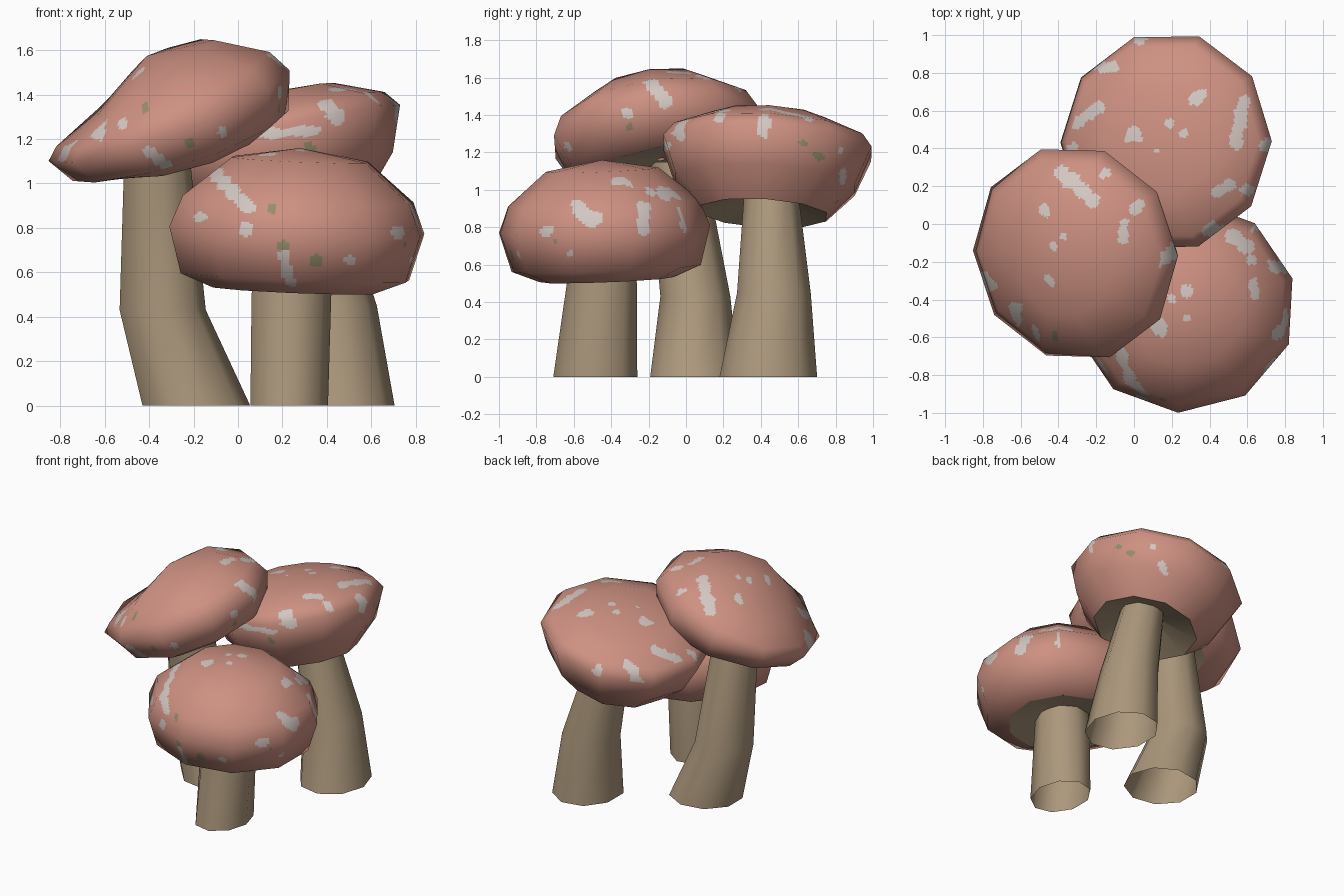
import bpy, math
from mathutils import Vector

if "Cube" in bpy.data.objects:
    bpy.data.objects.remove(bpy.data.objects["Cube"])

SIDES, SUB = 10, 18


def material(name, rgb):
    m = bpy.data.materials.new(name)
    m.diffuse_color = (*rgb, 1)
    m.use_nodes = True
    m.node_tree.nodes["Principled BSDF"].inputs["Base Color"].default_value = m.diffuse_color
    return m


RED = material("dusty_red", (0.61, 0.28, 0.22))
PALE = material("pale_spot", (0.65, 0.57, 0.54))
GREEN = material("moss_spot", (0.30, 0.27, 0.14))
TAN = material("stem_tan", (0.41, 0.31, 0.20))


def make_object(name, verts, faces, mats):
    me = bpy.data.meshes.new(name)
    me.from_pydata(verts, [], faces)
    for m in mats:
        me.materials.append(m)
    ob = bpy.data.objects.new(name, me)
    bpy.context.collection.objects.link(ob)
    me.polygons.foreach_set("use_smooth", [True] * len(me.polygons))
    return ob


def grid_faces(rows, n):
    return [(r * n + i, r * n + (i + 1) % n, (r + 1) * n + (i + 1) % n, (r + 1) * n + i)
            for r in range(rows - 1) for i in range(n)]


def seg_dist(px, py, x1, y1, x2, y2):
    dx, dy = x2 - x1, y2 - y1
    d2 = dx * dx + dy * dy
    t = 0 if d2 == 0 else max(0, min(1, ((px - x1) * dx + (py - y1) * dy) / d2))
    return math.hypot(px - x1 - t * dx, py - y1 - t * dy)


def spot_index(c, n, pale, green):
    """Material of a cap face: which painted blotch (seen from t/f/r) covers it."""
    views = {"t": (c.x, c.y, n.z > 0.4), "f": (c.x, c.z, n.y < -0.3), "r": (c.y, c.z, n.x > 0.35)}
    wob = 1 + 0.3 * math.sin(47 * c.x + 31 * c.z) * math.cos(53 * c.y + 20 * c.z)
    for idx, spots in ((1, pale), (2, green)):
        for v, x1, y1, x2, y2, r in spots:
            px, py, ok = views[v]
            if ok and seg_dist(px, py, x1, y1, x2, y2) < r * wob:
                return idx
    return 0


def cap(name, center, axis, top, bottom, lip, low, phase, dent, stretch, pale, green):
    """low = (r, z) of the rounded lower edge; dent flattens the cap on its left side."""
    center = Vector(center)
    rot = Vector((0, 0, 1)).rotation_difference(Vector(axis).normalized())
    prof = [(lip, -bottom), low, (0.58, 0), (0.525, 0.38 * top),
            (0.31, 0.86 * top), (0.0005, top)]
    # smooth normals at the coarse profile points
    seg = [Vector((b[1] - a[1], a[0] - b[0])).normalized() for a, b in zip(prof, prof[1:])]
    nor = [seg[0]] + [(a + b).normalized() for a, b in zip(seg, seg[1:])] + [Vector((0, 1))]

    def spoke(k):
        a = math.radians(phase) + 2 * math.pi * k / SIDES
        return Vector((math.cos(a), math.sin(a), 0))

    def corner(k, r, z):
        p = spoke(k) * r
        z *= 1 - dent * (1 if z > 0 else 0.5) * max(0, min(1, -p.x / 0.3))
        return center + rot @ Vector((p.x * stretch, p.y * (2 - stretch), z))

    # fine flat-sided grid so spots can be cut, shaded like the coarse cap
    verts, normals = [], []
    rows = (len(prof) - 1) * SUB + 1
    for j in range(rows):
        s = min(j // SUB, len(prof) - 2)
        f = j / SUB - s
        nv = nor[s].lerp(nor[s + 1], f)
        for i in range(SIDES * SUB):
            k, g = i // SUB, (i % SUB) / SUB
            a, b = (corner(q, *prof[s]).lerp(corner(q, *prof[s + 1]), f) for q in (k, k + 1))
            verts.append(a.lerp(b, g))
            d = spoke(k).lerp(spoke(k + 1), g)
            normals.append((rot @ (d * nv.x + Vector((0, 0, nv.y)))).normalized())
    ob = make_object(name + "_cap", verts, grid_faces(rows, SIDES * SUB), [RED, PALE, GREEN])
    for p in ob.data.polygons:
        p.material_index = spot_index(p.center, p.normal, pale, green)
    ob.data.normals_split_custom_set_from_vertices(normals)

    # underside
    uv = [corner(i, r, z) for r, z in ((0.02, -0.7 * bottom), (lip, -bottom)) for i in range(SIDES)]
    make_object(name + "_underside", uv, grid_faces(2, SIDES), [TAN])


def stem(name, rings):
    """Bent open tube: rings of (x, y, z, radius_x, radius_y)."""
    n = 9
    verts = [(x + rx * math.cos(2 * math.pi * i / n), y + ry * math.sin(2 * math.pi * i / n), z)
             for x, y, z, rx, ry in rings for i in range(n)]
    make_object(name + "_stem", verts, grid_faces(len(rings), n), [TAN])


def dot(v, x, y, r):
    return (v, x, y, x, y, r)


# left mushroom
stem("left", [(-0.195, 0.045, 0, 0.25, 0.24), (-0.345, 0.05, 0.43, 0.2, 0.19),
              (-0.37, -0.05, 1.15, 0.15, 0.15)])
cap("left", (-0.31, -0.155, 1.305), (-0.38, -0.15, 1), 0.29, 0.22, 0.37, (0.51, -0.17), 0, 0.55, 1,
    [dot("t", -0.47, 0.07, 0.035), dot("t", -0.42, -0.12, 0.022), dot("t", -0.37, -0.07, 0.02),
     dot("t", -0.45, -0.3, 0.03), ("t", -0.06, -0.08, -0.05, 0.0, 0.025),
     ("t", -0.38, 0.27, -0.22, 0.13, 0.04), dot("t", -0.15, 0.27, 0.03),
     dot("t", 0.01, 0.09, 0.04), ("t", -0.8, -0.28, -0.75, -0.33, 0.03),
     ("f", -0.63, 1.22, -0.62, 1.31, 0.03), dot("f", -0.52, 1.27, 0.025),
     ("f", -0.4, 1.15, -0.32, 1.07, 0.025), dot("f", -0.07, 1.23, 0.025),
     ("r", -0.2, 1.58, -0.1, 1.47, 0.035), dot("r", -0.32, 1.41, 0.03)],
    [dot("f", -0.42, 1.34, 0.02), dot("f", -0.22, 1.18, 0.022), dot("r", -0.3, 1.34, 0.018)])

# back mushroom
stem("back", [(0.475, 0.44, 0, 0.23, 0.265), (0.43, 0.47, 0.45, 0.195, 0.2),
              (0.30, 0.455, 1.0, 0.145, 0.145)])
cap("back", (0.17, 0.435, 1.225), (-0.23, 0.06, 1), 0.19, 0.36, 0.35, (0.5, -0.2), 0, 0, 0.99,
    [dot("t", 0.0, 0.47, 0.045), dot("t", 0.12, 0.39, 0.014), dot("t", 0.19, 0.53, 0.025),
     dot("t", 0.34, 0.67, 0.045), dot("t", 0.27, 0.48, 0.025),
     ("t", 0.54, 0.43, 0.58, 0.64, 0.035), ("t", 0.44, 0.17, 0.51, 0.2, 0.03),
     dot("t", 0.6, 0.18, 0.035),
     ("t", -0.3, 0.53, -0.18, 0.62, 0.03), dot("t", -0.33, 0.4, 0.03),
     ("t", -0.2, 0.84, -0.11, 0.83, 0.03), dot("t", 0.03, 0.98, 0.03),
     ("f", 0.1, 1.22, 0.35, 1.24, 0.022), ("f", 0.4, 1.36, 0.45, 1.29, 0.035),
     dot("r", -0.07, 1.31, 0.02), ("r", 0.42, 1.38, 0.42, 1.31, 0.03),
     ("r", 0.84, 1.04, 0.84, 1.1, 0.018), dot("r", 0.83, 1.21, 0.018)],
    [dot("f", 0.32, 1.16, 0.022), dot("r", 0.63, 1.25, 0.022), dot("r", 0.71, 1.18, 0.025)])

# front mushroom
stem("front", [(0.225, -0.485, 0, 0.18, 0.228), (0.235, -0.45, 0.5, 0.185, 0.19),
               (0.24, -0.45, 0.68, 0.17, 0.17)])
cap("front", (0.265, -0.435, 0.79), (0.04, -0.04, 1), 0.37, 0.27, 0.37, (0.52, -0.21), 15, 0, 1.025,
    [dot("t", 0.28, -0.35, 0.035), dot("t", 0.2, -0.39, 0.025), dot("t", 0.14, -0.55, 0.042),
     dot("t", 0.28, -0.5, 0.018), ("t", 0.63, -0.3, 0.64, -0.38, 0.022),
     dot("t", 0.62, -0.19, 0.025), ("t", 0.52, -0.06, 0.6, -0.12, 0.035),
     ("f", -0.1, 1.04, 0.05, 0.89, 0.032), dot("f", 0.04, 0.79, 0.03),
     dot("f", -0.17, 0.85, 0.025), ("f", 0.2, 0.68, 0.24, 0.56, 0.025),
     dot("f", 0.51, 0.66, 0.025), dot("f", 0.72, 0.78, 0.03),
     ("r", -0.57, 0.9, -0.5, 0.84, 0.045), ("r", -0.23, 0.9, -0.22, 0.8, 0.04),
     ("r", -0.02, 0.9, 0.01, 0.8, 0.03),
     dot("r", -0.73, 0.78, 0.02), dot("r", -0.62, 0.66, 0.015)],
    [dot("f", 0.16, 0.89, 0.025), dot("f", 0.2, 0.72, 0.022), dot("f", 0.35, 0.65, 0.03),
     dot("r", -0.7, 0.73, 0.015)])
